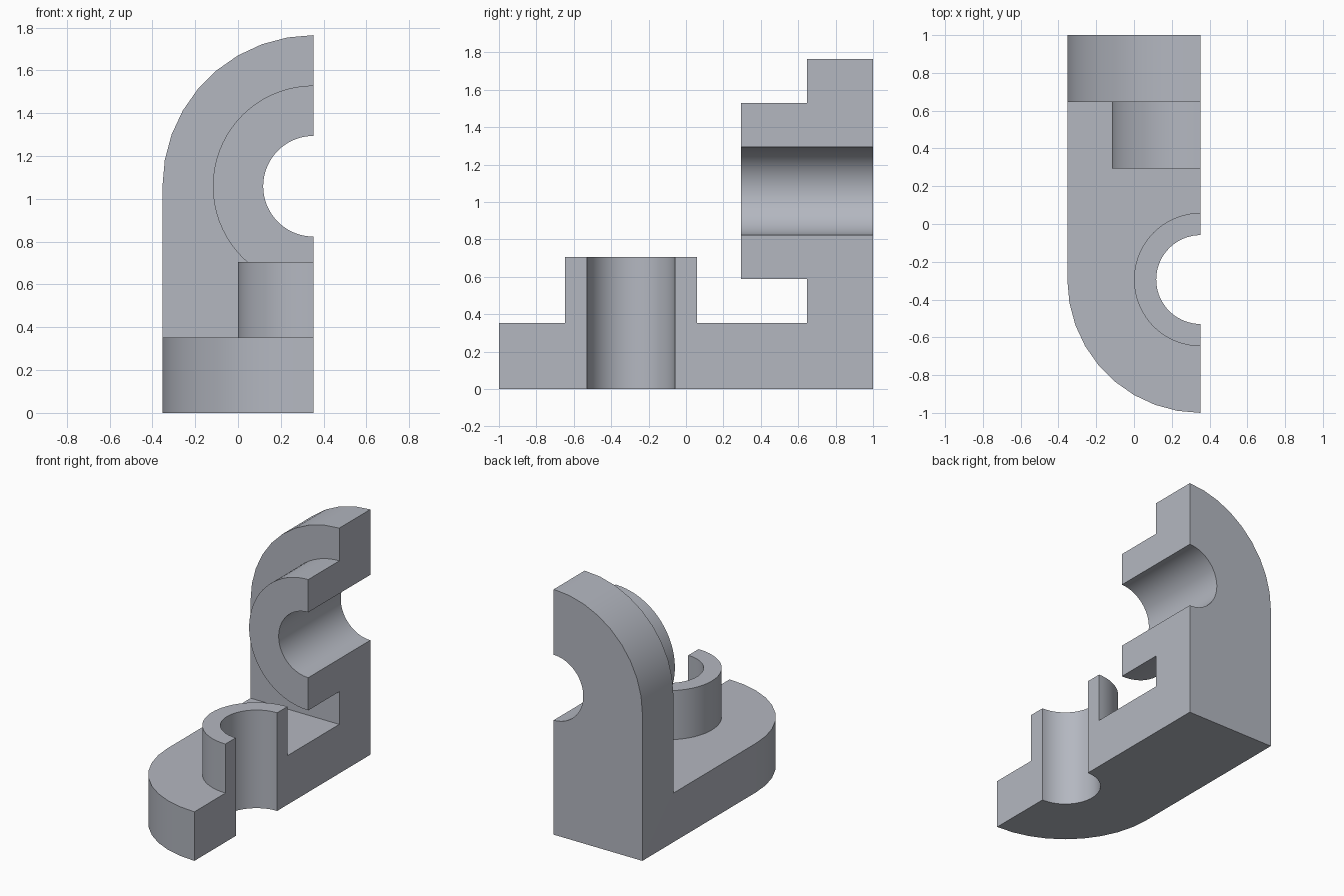
import bpy, bmesh
from math import sin, cos, pi

if "Cube" in bpy.data.objects:
    bpy.data.objects.remove(bpy.data.objects["Cube"])

U = 2 / 34          # drawing unit
CUT = 6 * U         # x of the section plane
HOLE = 4 * U        # radius of both bores


def arc(radius, centre, steps):
    """Half circle on the -x side of the section plane, from low to high."""
    return [(CUT - radius * sin(pi * i / steps), centre - radius * cos(pi * i / steps))
            for i in range(steps + 1)]


def prism(name, outline, to_3d, start, end):
    """Extrude a closed 2D outline between two depths."""
    bm = bmesh.new()
    face = bm.faces.new([bm.verts.new(to_3d(a, b, start)) for a, b in outline])
    side = bmesh.ops.extrude_face_region(bm, geom=[face])["geom"]
    for v in (g for g in side if isinstance(g, bmesh.types.BMVert)):
        index = 1 if to_3d is upright else 2
        v.co[index] = end
    bmesh.ops.recalc_face_normals(bm, faces=bm.faces)
    mesh = bpy.data.meshes.new(name)
    bm.to_mesh(mesh)
    bm.free()
    ob = bpy.data.objects.new(name, mesh)
    bpy.context.collection.objects.link(ob)
    return ob


def flat(a, b, d):
    return (a, b, d)


def upright(a, b, d):
    return (a, d, b)


def hole(centre):
    return arc(HOLE, centre, 36)[::-1]


base_c, wall_c = -5 * U, 18 * U
wall_front = 11 * U

# Base plate with rounded front end
base_round = arc(12 * U, base_c, 18)[:10]
bracket = prism("bracket", base_round + [(-CUT, 1), (CUT, 1)] + hole(base_c),
                flat, 0, 6 * U)

# Upright wall with rounded top
wall_round = arc(12 * U, wall_c, 18)[9:]
wall = prism("wall", [(CUT, 6 * U), (-CUT, 6 * U)] + wall_round + hole(wall_c),
             upright, wall_front, 1)

# Raised collars around the bores
base_collar = prism("base_collar", arc(6 * U, base_c, 36) + hole(base_c),
                    flat, 6 * U, 12 * U)
wall_collar = prism("wall_collar", arc(8 * U, wall_c, 36) + hole(wall_c),
                    upright, 5 * U, wall_front)

# Join everything into one clean solid
bpy.context.view_layer.objects.active = bracket
bracket.select_set(True)
parts = (wall, base_collar, wall_collar)
for part in parts:
    mod = bracket.modifiers.new("join_" + part.name, 'BOOLEAN')
    mod.operation, mod.solver, mod.object = 'UNION', 'EXACT', part
    bpy.ops.object.modifier_apply(modifier=mod.name)
for part in parts:
    bpy.data.objects.remove(part)

bm = bmesh.new()
bm.from_mesh(bracket.data)
bmesh.ops.remove_doubles(bm, verts=bm.verts, dist=1e-5)
bmesh.ops.dissolve_limit(bm, angle_limit=0.01, verts=bm.verts, edges=bm.edges)
bm.to_mesh(bracket.data)
bm.free()
bpy.ops.object.shade_smooth_by_angle(angle=pi / 6)

# Blue-grey steel
steel = bpy.data.materials.new("steel")
steel.diffuse_color = (0.455, 0.476, 0.53, 1)
steel.use_nodes = True
steel.node_tree.nodes["Principled BSDF"].inputs["Base Color"].default_value = steel.diffuse_color
bracket.data.materials.clear()
bracket.data.materials.append(steel)
